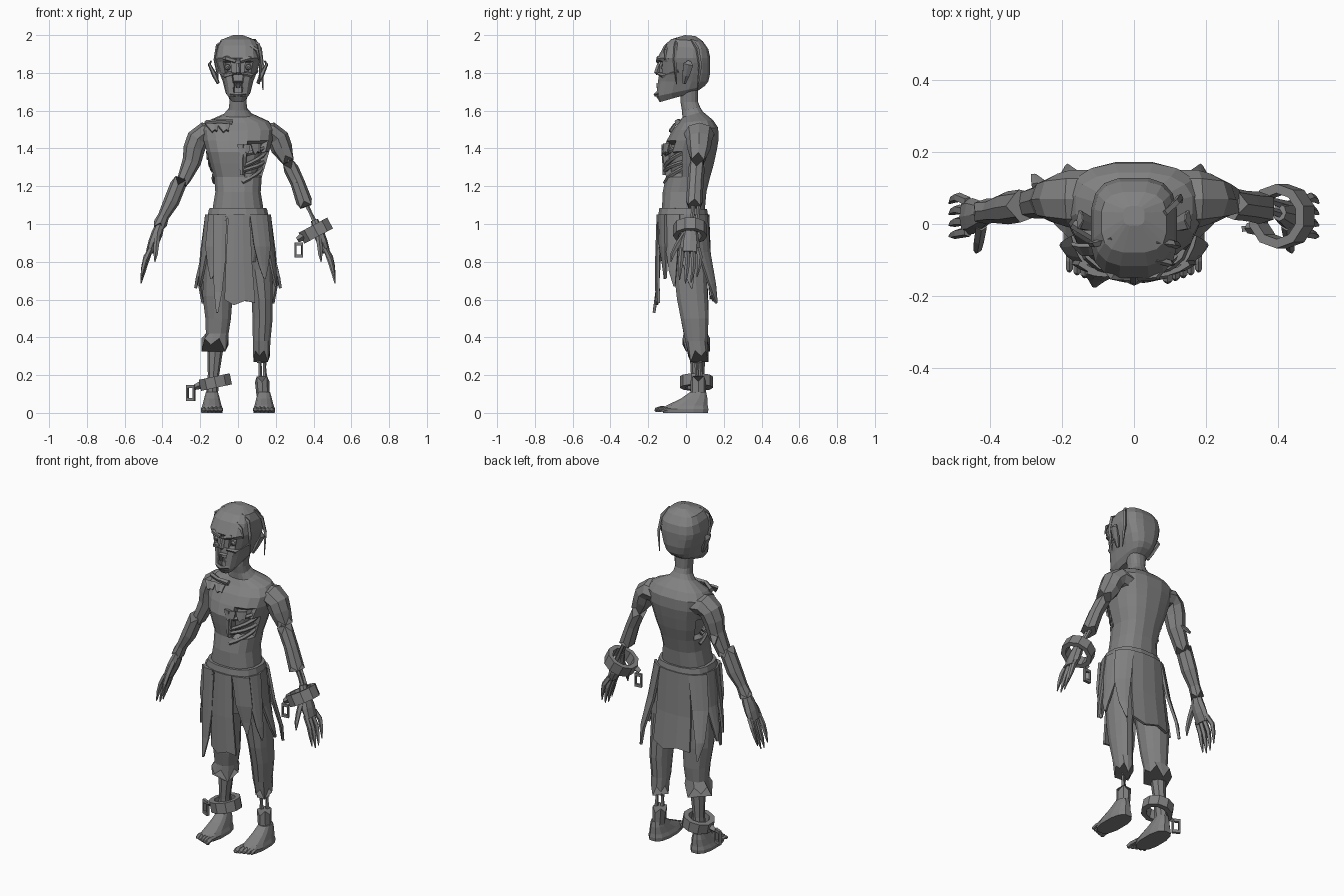
import bpy, bmesh, math
from mathutils import Vector, Matrix

grey = bpy.data.materials.new("ash_grey")
grey.diffuse_color = (0.22, 0.22, 0.22, 1)


def finish(name, bm, thick=0):
    bmesh.ops.recalc_face_normals(bm, faces=bm.faces[:])
    me = bpy.data.meshes.new(name)
    bm.to_mesh(me)
    bm.free()
    me.materials.append(grey)
    ob = bpy.data.objects.new(name, me)
    bpy.context.collection.objects.link(ob)
    if thick:
        mod = ob.modifiers.new("thickness", 'SOLIDIFY')
        mod.thickness, mod.offset = thick, 0
    return ob


def skin(rings):
    """Bridge equal rings of points into a capped shell."""
    bm = bmesh.new()
    vs = [[bm.verts.new(p) for p in r] for r in rings]
    n = len(vs[0])
    for a, b in zip(vs, vs[1:]):
        for i in range(n):
            j = (i + 1) % n
            bm.faces.new((a[i], a[j], b[j], b[i]))
    bm.faces.new(vs[0])
    bm.faces.new(vs[-1])
    bmesh.ops.recalc_face_normals(bm, faces=bm.faces[:])
    return bm


def loft(secs, n=16, e=0.8, jag=0):
    """Level sections: centre x, half width, front y, back y, front z, back z."""
    rings = []
    for k, (cx, hw, yf, yb, zf, zb) in enumerate(secs):
        ring = []
        for i in range(n):
            a = (i + .5) * 2 * math.pi / n - math.pi / 2
            c, s = (math.copysign(abs(v) ** e, v) for v in (math.cos(a), math.sin(a)))
            z = (zf + zb) / 2 + s * (zb - zf) / 2
            if k == len(secs) - 1 and i % 2:
                z += jag * (1 if i % 4 == 1 else .5)
            ring.append((cx + hw * c, (yf + yb) / 2 + s * (yb - yf) / 2, z))
        rings.append(ring)
    return skin(rings)


def limb(name, pts, n=7, ref=(0, 1, 0), jag=(0, 0)):
    """Tube through points x, y, z, radius, depth radius; jag tears the ends."""
    P = [Vector(p[:3]) for p in pts]
    rings = []
    for k, p in enumerate(pts):
        t = (P[min(k + 1, len(P) - 1)] - P[max(k - 1, 0)]).normalized()
        u = t.cross(Vector(ref)).normalized()
        v = t.cross(u)
        j = -jag[0] if k == 0 else jag[1] if k == len(P) - 1 else 0
        rings.append([P[k] + u * p[3] * math.cos(2 * math.pi * i / n)
                      + v * p[-1] * math.sin(2 * math.pi * i / n) + t * j * (i % 2) for i in range(n)])
    return finish(name, skin(rings))


def strip(name, az, rows, thick=0.014, tear=0):
    """Hanging cloth facing az degrees: rows of x, y, z, half width."""
    d = Vector((-math.sin(math.radians(az)), math.cos(math.radians(az)), 0))
    out = Vector((d.y, -d.x, 0))
    bm = bmesh.new()
    grid = []
    for k, (x, y, z, w) in enumerate(rows):
        row = []
        for i, f in enumerate((-1, -.4, .35, 1)):
            p = Vector((x, y, z)) + d * w * f - out * 0.15 * w * f * f
            if k == len(rows) - 1:
                p.z -= tear * (0, 1, .2, .6)[i]
            row.append(bm.verts.new(p))
        grid.append(row)
    for a, b in zip(grid, grid[1:]):
        for i in range(3):
            bm.faces.new((a[i], a[i + 1], b[i + 1], b[i]))
    return finish(name, bm, thick)


def band(name, loc, rot, ro, ri, h, n=10, sx=1):
    """Square-section ring, optionally stretched into a chain link."""
    bm = bmesh.new()
    vs = []
    for i in range(n):
        a = 2 * math.pi * (i + .5) / n
        vs.append([bm.verts.new((r * math.cos(a) * sx, r * math.sin(a), z))
                   for r, z in ((ro, -h / 2), (ro, h / 2), (ri, h / 2), (ri, -h / 2))])
    for i in range(n):
        a, b = vs[i], vs[(i + 1) % n]
        for k in range(4):
            m = (k + 1) % 4
            bm.faces.new((a[k], b[k], b[m], a[m]))
    M = Matrix.Translation(loc)
    for ang, ax in zip(rot, 'XYZ'):
        M = M @ Matrix.Rotation(math.radians(ang), 4, ax)
    bmesh.ops.transform(bm, matrix=M, verts=bm.verts[:])
    return finish(name, bm)


def sink(bm, test, t, d):
    """Inset and push in the faces whose centre passes the test."""
    fs = [f for f in bm.faces if test(f.calc_center_median())]
    if fs:
        bmesh.ops.inset_region(bm, faces=fs, thickness=t, depth=-d, use_even_offset=True)


# torso and neck with torn chest and flank
T = [(.14, -.13, .10, 1.06, 1.06), (.122, -.125, .11, 1.17, 1.17), (.128, -.108, .13, 1.25, 1.25),
     (.15, -.12, .15, 1.32, 1.32), (.168, -.128, .165, 1.38, 1.39), (.185, -.105, .175, 1.44, 1.45),
     (.192, -.075, .172, 1.495, 1.51), (.165, -.04, .145, 1.535, 1.55), (.075, -.02, .09, 1.565, 1.595),
     (.05, -.022, .075, 1.60, 1.62), (.045, -.03, .065, 1.645, 1.645), (.055, -.03, .065, 1.73, 1.73)]
bm = loft([(0,) + s for s in T])
sink(bm, lambda c: .01 < c.x < .15 and c.y < -.02 and 1.24 < c.z < 1.42, .012, .03)
sink(bm, lambda c: c.x < -.11 and -.04 < c.y < .11 and 1.24 < c.z < 1.4, .012, .025)
finish("torso", bm)

# exposed ribs, front left and right flank
for k in range(4):
    z = 1.26 + k * .042
    for nm, a0, a1 in (("front_rib", -80, -10), ("flank_rib", 165, 215)):
        pts = []
        for i in range(5):
            a = math.radians(a0 + (a1 - a0) * i / 4)
            pts.append(((.128 + .01 * k) * math.cos(a), .015 + .128 * math.sin(a),
                        z + (.012 * i if k % 2 else .02 * (i - 1)) - .02, .012, .012))
        limb(nm, pts, 5, (0, 0, 1))
limb("breastbone", [(.02, -.118, 1.42, .02, .012), (.02, -.112, 1.26, .012, .012)], 5)
for x, y, z, w, az in ((.03, -.12, 1.42, .035, -85), (.095, -.105, 1.425, .03, -60), (-.16, 0, 1.4, .03, 180)):
    strip("torn_skin", az, [(x, y, z, w), (x * 1.02, y - .006, z - .035, w * .7)], .01, .025)
limb("collar_bone", [(-.17, .0, 1.535, .014), (-.1, -.045, 1.545, .012), (-.03, -.045, 1.54, .016)], 5)
for x in (-.14, -.08):
    strip("collar_flap", -90, [(x, -.06, 1.53, .035), (x + .01, -.085, 1.50, .02)], .012, .015)

# head with sunken eyes, nose and mouth
H = [(.042, -.14, .055, 1.645, 1.70), (.066, -.16, .10, 1.675, 1.73), (.082, -.15, .12, 1.755, 1.755),
     (.10, -.143, .13, 1.80, 1.80), (.117, -.14, .13, 1.86, 1.85), (.122, -.152, .13, 1.88, 1.88),
     (.113, -.118, .12, 1.945, 1.925), (.092, -.08, .09, 1.978, 1.968), (.03, -.005, .05, 2.0, 1.995)]
bm = loft([(0,) + s for s in H], e=.66)
sink(bm, lambda c: .03 < abs(c.x) < .08 and c.y < -.07 and 1.81 < c.z < 1.85, .006, .025)
sink(bm, lambda c: abs(c.x) < .01 and c.y < -.1 and 1.765 < c.z < 1.79, .006, .02)
sink(bm, lambda c: abs(c.x) < .01 and c.y < -.1 and 1.69 < c.z < 1.74, .006, .03)
finish("head", bm)
limb("nose", [(0, -.14, 1.85, .012), (0, -.156, 1.80, .014), (0, -.153, 1.79, .004)], 5)
limb("lower_lip", [(-.04, -.145, 1.69, .008), (0, -.16, 1.685, .012), (.04, -.145, 1.69, .008)], 5, (0, 0, 1))
for i in range(4):
    x = -.021 + .014 * i
    limb("tooth", [(x, -.15, 1.745, .006), (x, -.153, 1.72, .004)], 4)
for s in (-1, 1):
    limb("brow", [(s * .012, -.148, 1.862, .012), (s * .06, -.145, 1.878, .013), (s * .105, -.09, 1.875, .008)], 5, (0, 0, 1))
    limb("cheekbone", [(s * .025, -.145, 1.795, .008), (s * .065, -.122, 1.785, .014), (s * .1, -.04, 1.81, .01)], 5, (0, 0, 1))
    limb("eyeball", [(s * .055, -.105, 1.83, .018), (s * .055, -.126, 1.83, .014), (s * .055, -.132, 1.83, .005)], 8, (1, 0, 0))
    limb("ear", [(s * .105, -.01, 1.745, .008, .01), (s * .125, .0, 1.79, .014, .022),
                 (s * .152, .012, 1.845, .008, .03), (s * .142, .018, 1.862, .004, .01)], 6)
# sparse hair strands
for pts in ([(.085, .03, 1.975), (.117, .06, 1.93), (.128, .075, 1.84), (.132, .06, 1.71)],
            [(.06, -.05, 1.975), (.108, -.055, 1.95), (.122, -.06, 1.87), (.112, -.05, 1.74)],
            [(-.06, -.04, 1.978), (-.108, -.055, 1.945), (-.12, -.055, 1.87), (-.105, -.05, 1.77)],
            [(.06, -.1, 1.945), (.1, -.11, 1.92), (.112, -.112, 1.87)]):
    limb("hair_strand", [p + (.010 if i < len(pts) - 1 else .003,) for i, p in enumerate(pts)], 4, (.3, 1, .2))

# arms, each with torn flesh showing bone at different heights
for s in (-1, 1):
    up = [(.12, .07, 1.47, .06, .08), (.18, .07, 1.478, .06, .08), (.213, .07, 1.45, .06, .07), (.232, .068, 1.40, .057, .062)]
    if s < 0:
        up += [(.245, .065, 1.33, .05, .05), (.285, .058, 1.24, .036, .042)]
        fore = [(.318, .05, 1.205, .042, .046), (.352, .045, 1.12, .042, .046), (.395, .037, 1.04, .03, .034),
                (.41, .035, 1.005, .036, .036)]
        bones = [((.25, 1.32), (.34, 1.14))]
    else:
        up += [(.252, .065, 1.36, .042, .045)]
        fore = [(.282, .055, 1.29, .04, .044), (.315, .05, 1.22, .038, .042), (.35, .045, 1.12, .043, .045)]
        bones = [((.235, 1.42), (.31, 1.22)), ((.335, 1.16), (.43, .96))]
    mir = lambda pts: [(s * p[0],) + tuple(p[1:]) for p in pts]
    limb("upper_arm", mir(up), 8, jag=(0, .035))
    limb("forearm", mir(fore), 8, jag=(.04, .03))
    for (x0, z0), (x1, z1) in bones:
        for o in (-.014, .014):
            limb("arm_bone", mir([(x0, .055 + o, z0, .015), ((x0 + x1) / 2, .05 + o, (z0 + z1) / 2, .01),
                                  (x1, .035 + o, z1, .015)]), 5)
    limb("hand", mir([(.405, .032, 1.02, .02, .024), (.428, .025, .95, .03, .04), (.448, .022, .90, .028, .05),
                      (.468, .02, .85, .02, .05)]), 8)
    for i in range(4):
        y, dz = -.022 + .028 * i, (.02, 0, .005, .035)[i]
        limb("finger", mir([(.462, y, .87, .014), (.49, y * 1.2, .79 + dz, .014),
                            (.503, y * 1.2 - .005, .74 + dz, .011), (.514, y * 1.1 - .01, .685 + dz, .003)]), 5)
    limb("thumb", mir([(.425, -.005, .95, .016), (.432, -.045, .89, .015), (.436, -.07, .84, .012),
                       (.44, -.08, .80, .003)]), 5, (1, 0, 0))
strip("elbow_flap", 90, [(-.26, .11, 1.33, .025), (-.28, .135, 1.29, .006)], .012)

# trousers, belt and hips
finish("hips", loft([(0, .125, -.10, .09, .80, .80), (0, .165, -.125, .115, .92, .92), (0, .155, -.135, .11, 1.06, 1.06)]))
finish("belt", loft([(0, .16, -.146, .116, 1.03, 1.03), (0, .165, -.15, .12, 1.04, 1.04),
                     (0, .155, -.143, .113, 1.085, 1.08), (0, .135, -.13, .10, 1.085, 1.08)]))
finish("right_trouser", loft([(-.085, .085, -.115, .105, .94, .94), (-.1, .086, -.068, .112, .76, .76),
                              (-.108, .082, -.05, .12, .62, .62), (-.105, .07, -.03, .122, .5, .5),
                              (-.11, .062, -.015, .115, .42, .42), (-.122, .074, -.02, .13, .395, .395)], 12, .9, -.07))
finish("left_trouser", loft([(.09, .085, -.115, .105, .94, .94), (.112, .075, -.068, .112, .76, .76),
                             (.128, .057, -.05, .118, .6, .6), (.13, .055, -.03, .122, .5, .5),
                             (.125, .048, -.005, .115, .38, .38), (.125, .045, .01, .12, .33, .33)], 12, .9, -.06))

# hanging rags
strip("front_panel", -90, [(.005, -.150, 1.05, .055), (.005, -.158, .8, .068), (.01, -.157, .6, .08)], tear=.03)
strip("back_panel", 90, [(0, .118, 1.05, .10), (0, .128, .8, .112), (0, .15, .62, .118)], tear=.03)
for s in (-1, 1):
    for az, rows in ((-70, [(.11, -.132, 1.05, .048), (.13, -.128, .88, .045), (.135, -.115, .78, .025), (.14, -.11, .71, .004)]),
                     (-25, [(.155, -.075, 1.05, .045), (.175, -.075, .88, .035), (.192, -.07, .75, .02), (.2, -.06, .67, .003)]),
                     (10, [(.16, 0, 1.05, .055), (.182, .01, .85, .04), (.215, .02, .72, .02), (.225, .03, .66, .004)]),
                     (50, [(.135, .082, 1.05, .05), (.165, .1, .85, .045), (.19, .14, .68, .025), (.185, .16, .58, .004)])):
        strip("side_rag", az if s > 0 else 180 - az, [(s * x, y, z, w) for x, y, z, w in rows])
strip("long_rag", -95, [(-.095, -.14, 1.05, .035), (-.1, -.148, .8, .032), (-.105, -.155, .64, .02), (-.11, -.17, .53, .004)])

# shins, feet and toes
limb("right_shin", [(-.115, .055, .5, .05), (-.12, .06, .34, .042), (-.13, .062, .2, .03, .036), (-.138, .065, .09, .032, .042)], 8)
limb("left_knee", [(.125, .055, .45, .042), (.125, .06, .3, .034)], 8, jag=(0, .035))
for dx, dy in ((-.014, 0), (.015, .02)):
    limb("shin_bone", [(.125 + dx, .05 + dy, .34, .014), (.128 + dx * .8, .055 + dy, .24, .009), (.13 + dx, .06 + dy, .14, .014)], 5)
limb("left_ankle", [(.132, .065, .09, .034, .042), (.128, .065, .165, .038, .042)], 8, jag=(0, .03))
for s in (-1, 1):
    c = s * .138
    finish("foot", loft([(c, .058, -.125, .12, 0, 0), (c, .06, -.13, .122, .02, .02), (c, .052, -.105, .118, .04, .04),
                         (c, .042, -.03, .115, .075, .08), (c, .033, .02, .108, .11, .11)], 12))
    for i in range(5):
        x, w = c + s * (-.044 + .0215 * i), .014 - .001 * i
        y = -.165 + .008 * i
        limb("toe", [(x, -.08, .02, w), (x, y + .03, .022, w), (x, y + .008, .014, w), (x, y, .01, .005)], 5, (1, 0, 0))

# shackles with broken chain links
band("wrist_shackle", (.412, .022, .965), (0, -28, 0), .09, .064, .065)
limb("wrist_lug", [(.345, -.01, .935, .022), (.315, -.012, .915, .014)], 4)
band("wrist_link", (.322, -.012, .862), (90, 5, 0), .056, .034, .016, 4, .55)
band("ankle_shackle", (-.12, .055, .163), (0, -12, 0), .088, .058, .06)
limb("ankle_lug", [(-.19, .05, .15, .022), (-.23, .05, .135, .014)], 4)
band("ankle_link", (-.25, .055, .105), (90, -25, 0), .06, .036, .016, 4, .55)
